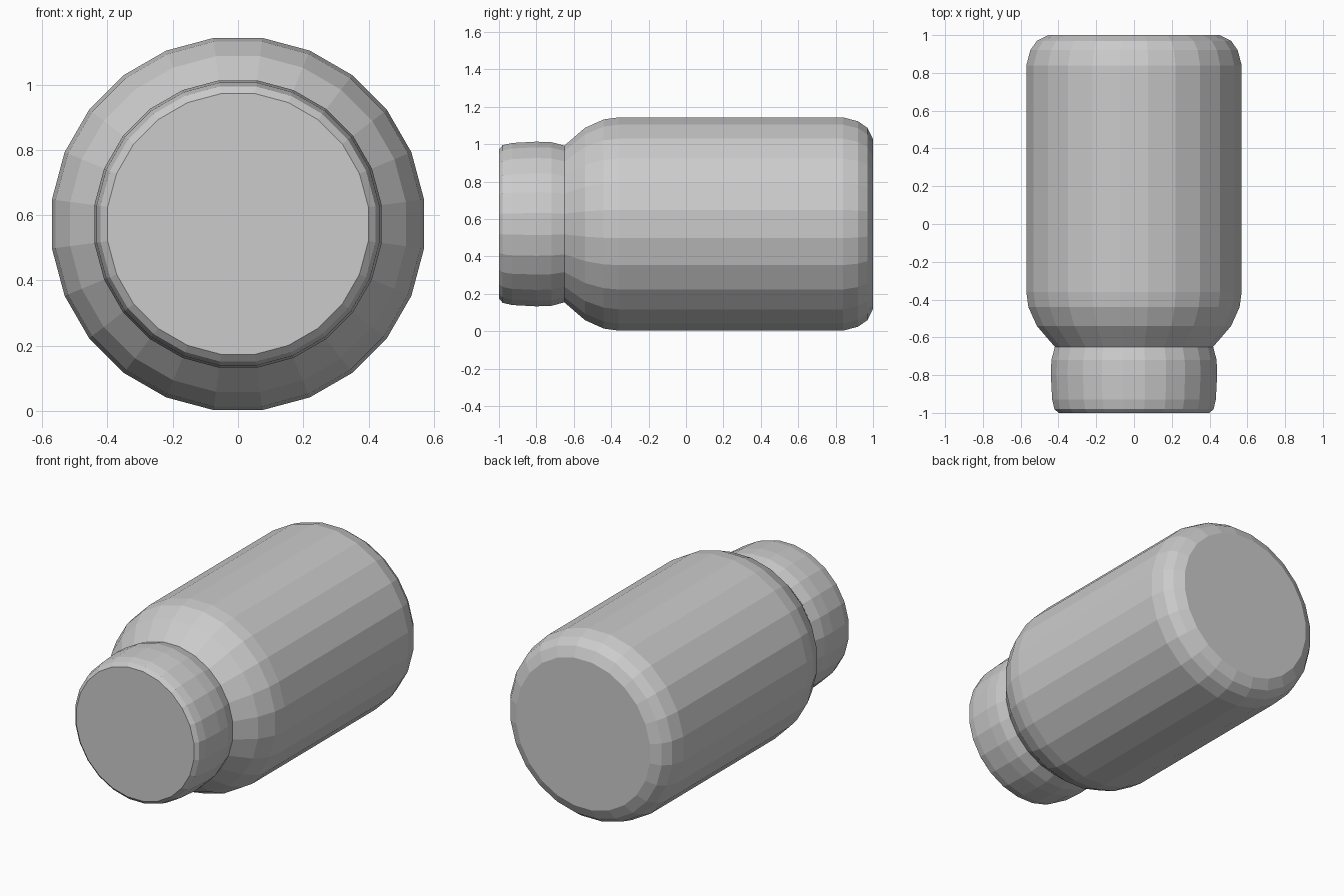
import bpy, bmesh, math

if "Cube" in bpy.data.objects:
    bpy.data.objects.remove(bpy.data.objects["Cube"])

SIDES = 24
AXIS_Z = 0.573


def lathe(name, profile, cap_first=False, cap_last=False):
    """Spin (y, flat radius) points around the horizontal y axis."""
    bm = bmesh.new()
    rings = []
    for y, r in profile:
        r /= math.cos(math.pi / SIDES) ** 0.8
        ring = []
        for i in range(SIDES):
            a = 2 * math.pi * (i + 0.5) / SIDES
            ring.append(bm.verts.new((r * math.cos(a), y, AXIS_Z + r * math.sin(a))))
        rings.append(ring)
    for lo, hi in zip(rings, rings[1:]):
        for i in range(SIDES):
            j = (i + 1) % SIDES
            bm.faces.new((lo[i], hi[i], hi[j], lo[j]))
    if cap_first:
        bm.faces.new(rings[0])
    if cap_last:
        bm.faces.new(rings[-1][::-1])
    bmesh.ops.recalc_face_normals(bm, faces=bm.faces)
    # an open shell must still face away from its axis
    side = next(f for f in bm.faces if len(f.verts) == 4)
    c = side.calc_center_median()
    if side.normal.x * c.x + side.normal.z * (c.z - AXIS_Z) < 0:
        bmesh.ops.reverse_faces(bm, faces=bm.faces)
    mesh = bpy.data.meshes.new(name)
    bm.to_mesh(mesh)
    bm.free()
    obj = bpy.data.objects.new(name, mesh)
    bpy.context.collection.objects.link(obj)
    return obj


# Jar body with sloped shoulder and rounded base
lathe("jar_body", [
    (-0.65, 0.42), (-0.54, 0.515), (-0.44, 0.56), (-0.36, 0.571),
    (0.84, 0.571), (0.92, 0.55), (0.97, 0.515), (1.0, 0.455),
], cap_last=True)

# Lid, meeting the shoulder at the neck ring
lathe("lid", [
    (-1.0, 0.40), (-0.98, 0.422), (-0.93, 0.434), (-0.80, 0.441),
    (-0.72, 0.438), (-0.65, 0.42),
], cap_first=True)
